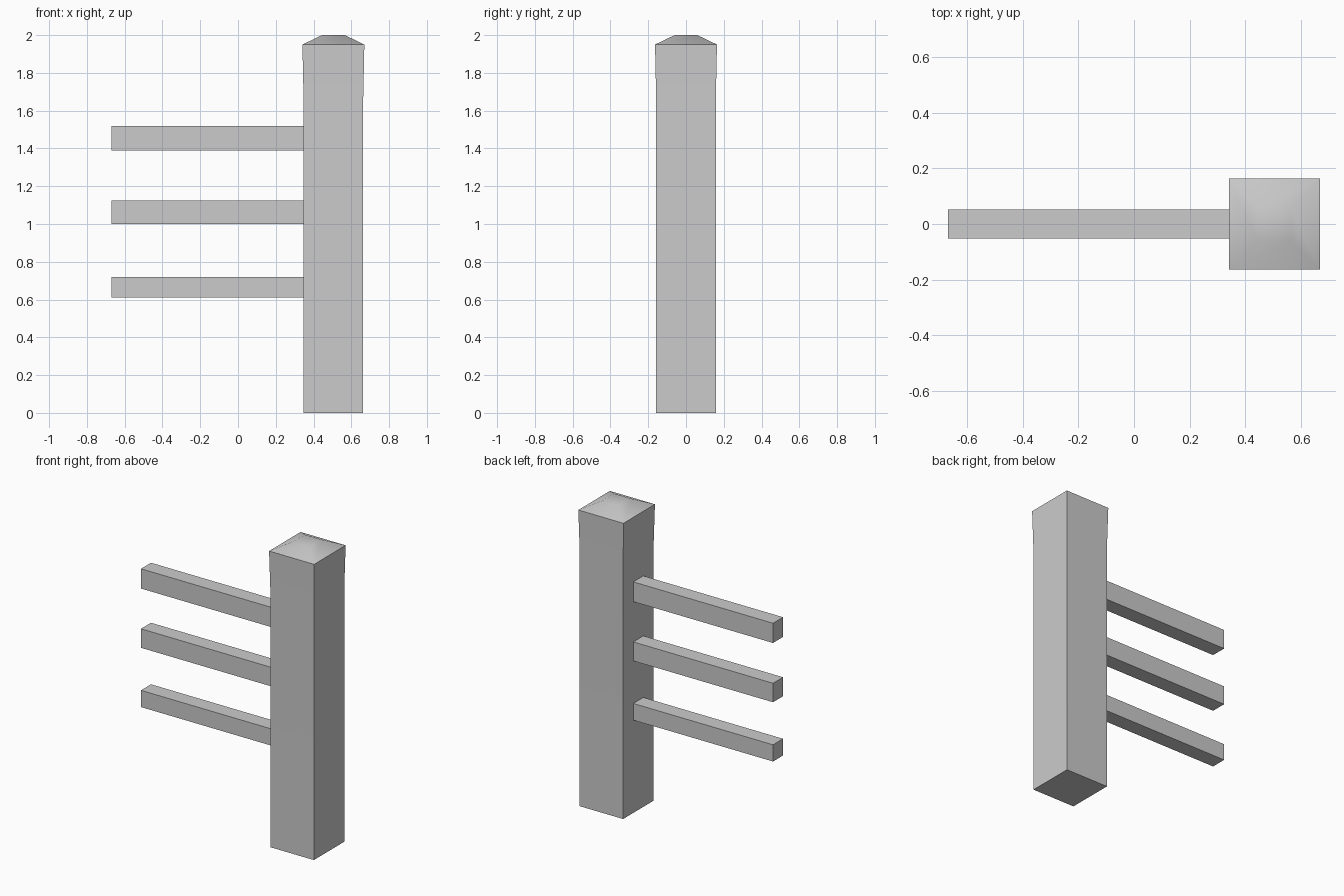
import bpy, bmesh
from math import radians

if "Cube" in bpy.data.objects:
    bpy.data.objects.remove(bpy.data.objects["Cube"])

POST_X = 0.505


def make_object(name, bm):
    bmesh.ops.recalc_face_normals(bm, faces=bm.faces)
    mesh = bpy.data.meshes.new(name)
    bm.to_mesh(mesh)
    bm.free()
    obj = bpy.data.objects.new(name, mesh)
    bpy.context.collection.objects.link(obj)
    return obj


def square_loft(name, cx, sections):
    """Stack square rings (half width, height) into a closed solid."""
    bm = bmesh.new()
    rings = [[bm.verts.new((cx + sx * h, sy * h, z))
              for sx, sy in ((-1, -1), (1, -1), (1, 1), (-1, 1))]
             for h, z in sections]
    for a, b in zip(rings, rings[1:]):
        for i in range(4):
            j = (i + 1) % 4
            bm.faces.new((a[i], a[j], b[j], b[i]))
    bm.faces.new(rings[0][::-1])
    bm.faces.new(rings[-1])
    return make_object(name, bm)


def box(name, lo, hi):
    bm = bmesh.new()
    bmesh.ops.create_cube(bm, size=1)
    for v in bm.verts:
        v.co = [(a + b) / 2 + c * (b - a) for a, b, c in zip(lo, hi, v.co)]
    return make_object(name, bm)


# Square post, slightly flared near the top, with a softly shaded cap
post = square_loft("fence_post", POST_X,
                   [(0.158, 0), (0.158, 1.67), (0.164, 1.95), (0.06, 2.0)])
bpy.context.view_layer.objects.active = post
post.select_set(True)
bpy.ops.object.shade_smooth_by_angle(angle=radians(40))

# Three horizontal rails let into the post's left side
for name, z0, z1 in (("lower_rail", 0.61, 0.72),
                     ("middle_rail", 1.0, 1.125),
                     ("upper_rail", 1.39, 1.52)):
    box(name, (-0.67, -0.052, z0), (0.36, 0.052, z1))
